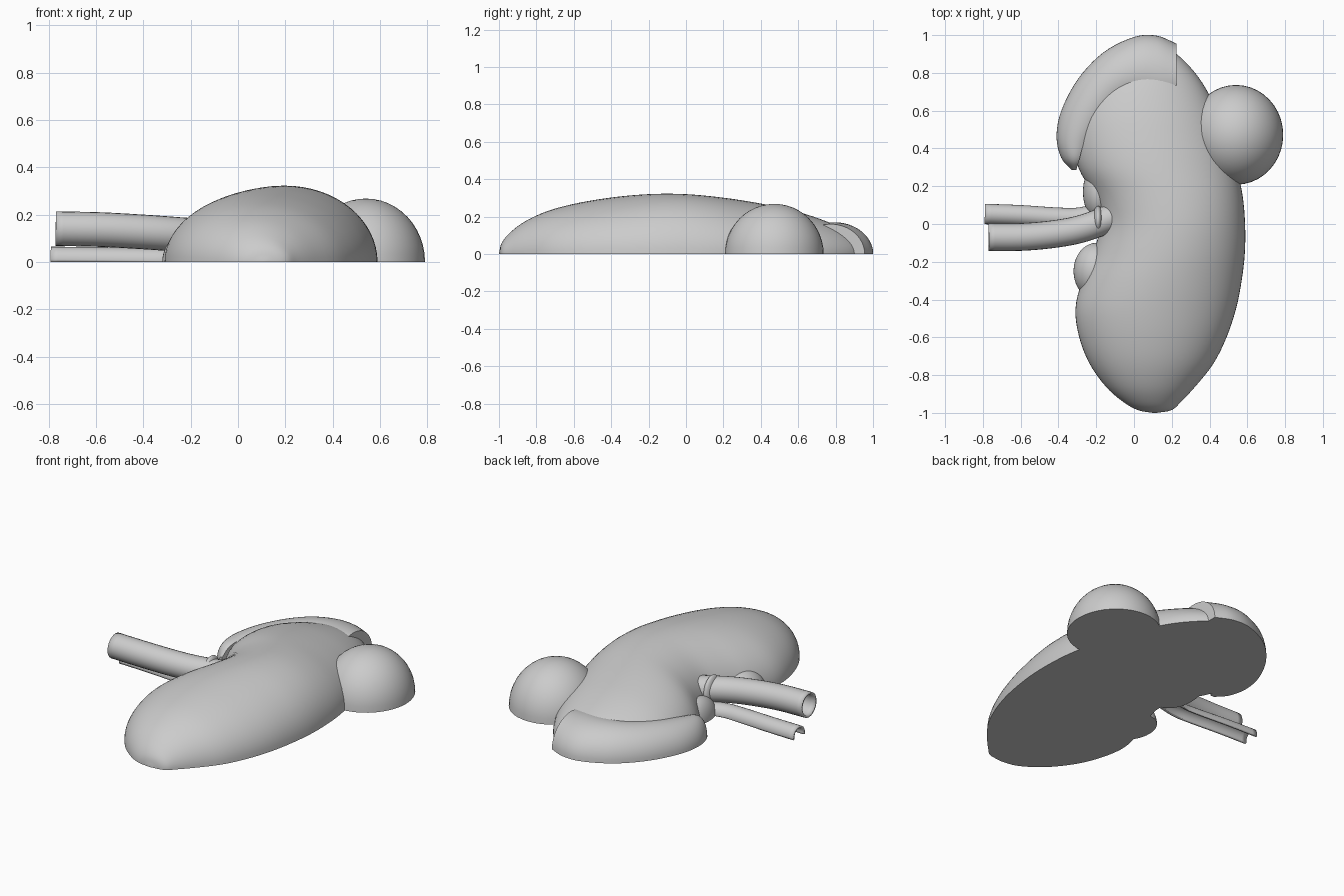
import bpy, bmesh, math
from mathutils import Vector

cube = bpy.data.objects.get("Cube")
if cube:
    bpy.data.objects.remove(cube)

GREY = (0.6, 0.6, 0.6, 1)
mat = bpy.data.materials.new("plain_grey")
mat.use_nodes = True
mat.diffuse_color = GREY
mat.node_tree.nodes["Principled BSDF"].inputs["Base Color"].default_value = GREY


def finish(name, bm):
    bmesh.ops.remove_doubles(bm, verts=bm.verts, dist=0.0005)
    bmesh.ops.recalc_face_normals(bm, faces=bm.faces)
    mesh = bpy.data.meshes.new(name)
    bm.to_mesh(mesh)
    bm.free()
    mesh.materials.append(mat)
    ob = bpy.data.objects.new(name, mesh)
    bpy.context.collection.objects.link(ob)
    bpy.ops.object.select_all(action='DESELECT')
    ob.select_set(True)
    bpy.context.view_layer.objects.active = ob
    bpy.ops.object.shade_smooth_by_angle(angle=math.radians(40))
    return ob


def spline(rows, steps):
    """Smooth rows of numbers with a Catmull-Rom curve."""
    pts = [Vector(r) for r in rows]
    pts = [2 * pts[0] - pts[1]] + pts + [2 * pts[-1] - pts[-2]]
    out = []
    for a, b, c, d in zip(pts, pts[1:], pts[2:], pts[3:]):
        for i in range(steps):
            t = i / steps
            out.append(0.5 * (2 * b + (c - a) * t + (2 * a - 5 * b + 4 * c - d) * t**2
                              + (3 * b - a - 3 * c + d) * t**3))
    return out + [pts[-2]]


def loft(name, rings):
    """Skin closed rings and cap both ends."""
    bm = bmesh.new()
    loops = [[bm.verts.new(p) for p in ring] for ring in rings]
    n = len(loops[0])
    for a, b in zip(loops, loops[1:]):
        for i in range(n):
            j = (i + 1) % n
            bm.faces.new((a[i], a[j], b[j], b[i]))
    bm.faces.new(loops[0])
    bm.faces.new(loops[-1])
    return finish(name, bm)


def dome(name, center, radii):
    """Half ellipsoid with a flat base."""
    bm = bmesh.new()
    bmesh.ops.create_uvsphere(bm, u_segments=40, v_segments=24, radius=1)
    bmesh.ops.scale(bm, vec=radii, verts=bm.verts)
    bmesh.ops.translate(bm, vec=center, verts=bm.verts)
    cut_base(bm, True)
    return finish(name, bm)


def cut_base(bm, fill):
    geom = bm.verts[:] + bm.edges[:] + bm.faces[:]
    cut = bmesh.ops.bisect_plane(bm, geom=geom, plane_co=(0, 0, 0), plane_no=(0, 0, 1),
                                 clear_inner=True)
    if fill:
        edges = [e for e in cut["geom_cut"] if isinstance(e, bmesh.types.BMEdge)]
        bmesh.ops.edgeloop_fill(bm, edges=edges)


def tube(name, path, radius):
    """Hollow open-ended pipe, trimmed at the ground."""
    pts = spline(path, 6)
    bm = bmesh.new()
    n, rings = 24, []
    for i, p in enumerate(pts):
        along = (pts[min(i + 1, len(pts) - 1)] - pts[max(i - 1, 0)]).normalized()
        side = along.cross(Vector((0, 0, 1))).normalized()
        up = side.cross(along)
        rings.append([bm.verts.new(p + radius * (side * math.cos(a) + up * math.sin(a)))
                      for a in (math.tau * k / n for k in range(n))])
    for a, b in zip(rings, rings[1:]):
        for i in range(n):
            bm.faces.new((a[i - 1], a[i], b[i], b[i - 1]))
    cut_base(bm, False)
    ob = finish(name, bm)
    wall = ob.modifiers.new("wall", 'SOLIDIFY')
    wall.thickness = 0.012
    wall.offset = -1
    return ob


# Bean-shaped body: y, left edge, right edge, height
body = [(-1.0, 0.10, 0.12, 0.005), (-0.985, 0.02, 0.20, 0.06), (-0.94, -0.06, 0.25, 0.115),
        (-0.86, -0.15, 0.325, 0.175), (-0.74, -0.235, 0.42, 0.23), (-0.6, -0.29, 0.49, 0.268),
        (-0.45, -0.31, 0.54, 0.295), (-0.3, -0.275, 0.57, 0.313), (-0.15, -0.215, 0.587, 0.322),
        (0.0, -0.18, 0.588, 0.32), (0.15, -0.215, 0.575, 0.307), (0.3, -0.295, 0.543, 0.287),
        (0.45, -0.32, 0.497, 0.26), (0.6, -0.3, 0.44, 0.225), (0.75, -0.22, 0.36, 0.175),
        (0.86, -0.11, 0.27, 0.12), (0.93, 0.0, 0.18, 0.06), (0.95, 0.08, 0.1, 0.005)]
rings = []
for y, left, right, h in spline(body, 4):
    mid, half = (left + right) / 2, (right - left) / 2
    rings.append([(mid + half * math.cos(a), y, h * math.sin(a))
                  for a in (math.pi * k / 32 for k in range(33))])
loft("bean_body", rings)

# Crescent cap: outer x, y, inner x, y, height
cap = [(-0.33, 0.285, -0.31, 0.285, 0.06), (-0.385, 0.35, -0.305, 0.34, 0.115),
       (-0.41, 0.46, -0.285, 0.44, 0.135), (-0.385, 0.6, -0.215, 0.58, 0.15),
       (-0.295, 0.77, -0.13, 0.69, 0.16), (-0.16, 0.91, -0.04, 0.755, 0.168),
       (0.0, 0.99, 0.05, 0.775, 0.17), (0.12, 0.997, 0.14, 0.765, 0.168),
       (0.225, 0.955, 0.225, 0.755, 0.16)]
rings = []
for ox, oy, ix, iy, h in spline(cap, 5):
    ring = []
    for k in range(15):
        a = math.radians(108) * k / 14
        t = (1 - math.cos(a)) / 1.1
        ring.append((ox + (ix - ox) * t, oy + (iy - oy) * t, h * math.sin(a)))
    ring.append((ring[-1][0], ring[-1][1], 0))
    rings.append(ring)
loft("crescent_cap", rings)

# Round growth on the left flank and soft lumps in the notch
dome("round_growth", (0.54, 0.472, 0), (0.25, 0.264, 0.268))
dome("notch_lump_front", (-0.2, -0.25, 0), (0.12, 0.15, 0.13))
dome("notch_lump_back", (-0.19, 0.17, 0), (0.08, 0.15, 0.12))
dome("notch_joint", (-0.19, 0.02, 0.1), (0.03, 0.075, 0.1))

# Two hollow vessels leaving the notch
tube("upper_vessel", [(-0.77, -0.07, 0.141), (-0.58, -0.068, 0.137), (-0.4, -0.05, 0.127),
                      (-0.26, -0.02, 0.117), (-0.1, 0.04, 0.105)], 0.073)
tube("lower_vessel", [(-0.79, 0.053, 0.011), (-0.6, 0.046, 0.009), (-0.4, 0.033, 0.006),
                      (-0.28, 0.035, 0.004), (-0.1, 0.08, 0.002)], 0.054)
